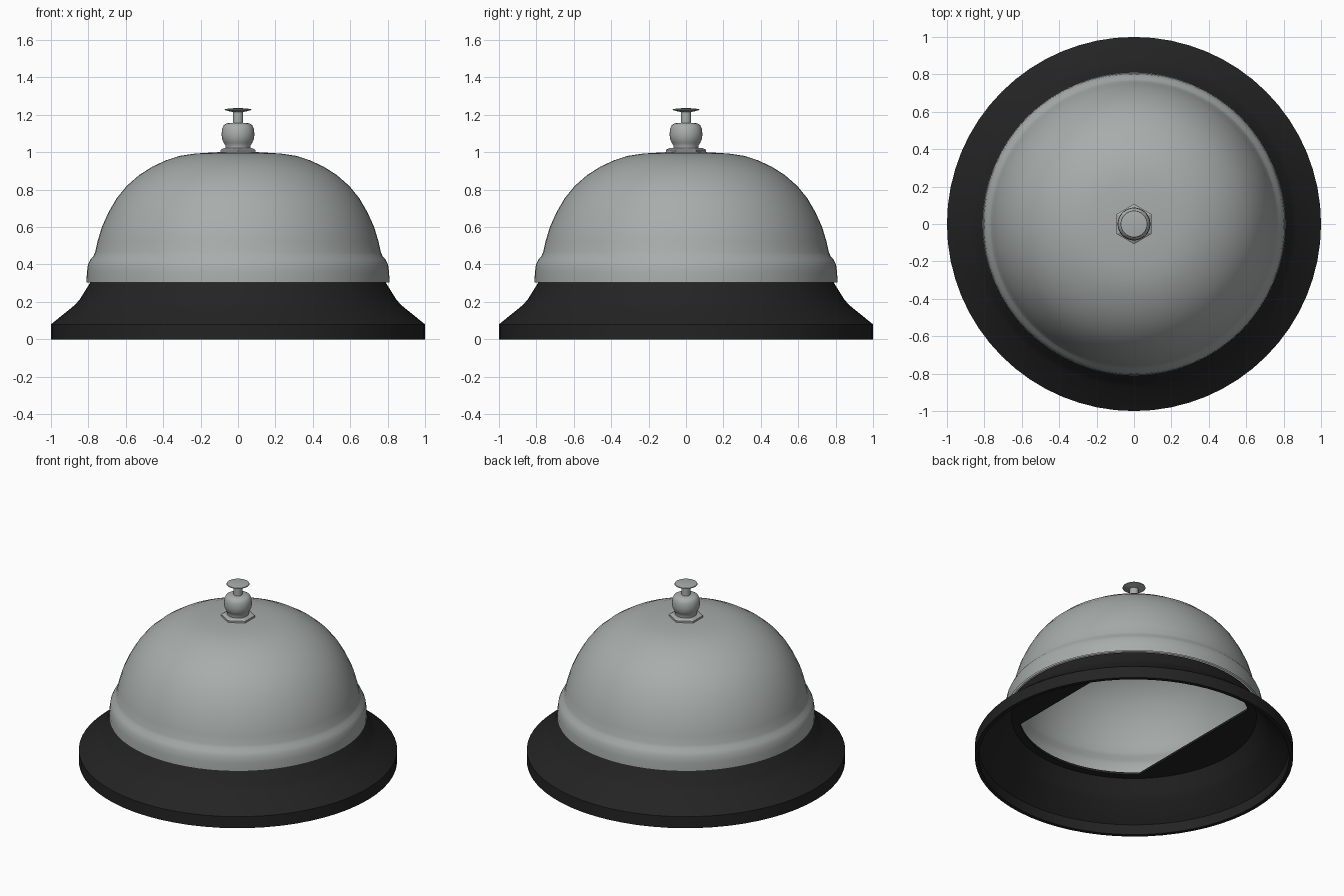
import bpy, bmesh, math

if "Cube" in bpy.data.objects:
    bpy.data.objects.remove(bpy.data.objects["Cube"])

def material(name, rgb):
    m = bpy.data.materials.new(name)
    m.diffuse_color = (*rgb, 1)
    m.use_nodes = True
    m.node_tree.nodes["Principled BSDF"].inputs["Base Color"].default_value = m.diffuse_color
    return m

METAL = material("brushed_metal", (0.39, 0.42, 0.41))
BLACK = material("black_base", (0.017, 0.017, 0.017))

def finish(name, bm, mat, angle=30):
    bmesh.ops.remove_doubles(bm, verts=bm.verts, dist=1e-5)
    bmesh.ops.recalc_face_normals(bm, faces=bm.faces)
    me = bpy.data.meshes.new(name)
    bm.to_mesh(me)
    bm.free()
    me.materials.append(mat)
    ob = bpy.data.objects.new(name, me)
    bpy.context.collection.objects.link(ob)
    bpy.ops.object.select_all(action='DESELECT')
    ob.select_set(True)
    bpy.context.view_layer.objects.active = ob
    bpy.ops.object.shade_smooth_by_angle(angle=math.radians(angle))
    return ob

def lathe(name, profile, mat, sides=64, closed=False, start=0.0, angle=30):
    """Spin an (r, z) profile about the z axis."""
    bm = bmesh.new()
    n = len(profile)
    rings = []
    for i in range(sides):
        a = start + math.tau * i / sides
        rings.append([bm.verts.new((r * math.cos(a), r * math.sin(a), z)) for r, z in profile])
    for i in range(sides):
        p, q = rings[i], rings[(i + 1) % sides]
        for k in range(n if closed else n - 1):
            l = (k + 1) % n
            bm.faces.new((p[k], q[k], q[l], p[l]))
    bmesh.ops.remove_doubles(bm, verts=bm.verts, dist=1e-5)
    bmesh.ops.dissolve_degenerate(bm, edges=bm.edges, dist=1e-5)
    return finish(name, bm, mat, angle)

# Hollow flared base with an inward top lip
lathe("base", [(1, 0), (1, .08), (.87, .185), (.845, .215), (.79, .303), (.72, .303),
               (.72, .288), (.77, .288), (.825, .205), (.85, .17), (.975, .07), (.975, 0)],
      BLACK, closed=True)

# Side shelves closing the base top, leaving a slot along y
half = math.acos(.49 / .725)
for side, name in ((0, "left_shelf"), (1, "right_shelf")):
    bm = bmesh.new()
    mid = math.pi * (1 - side)
    arc = [mid - half + 2 * half * i / 20 for i in range(21)]
    f = bm.faces.new([bm.verts.new((.725 * math.cos(a), .725 * math.sin(a), .288)) for a in arc])
    ext = bmesh.ops.extrude_face_region(bm, geom=[f], use_keep_orig=True)
    for v in ext["geom"]:
        if isinstance(v, bmesh.types.BMVert):
            v.co.z = .303
    finish(name, bm, BLACK)

# Bell shell with a rolled rim band
bell = [(.81, .305), (.808, .36), (.802, .40), (.79, .425), (.773, .445), (.764, .465),
        (.752, .52), (.728, .60), (.692, .68), (.648, .755), (.595, .82), (.53, .877),
        (.46, .922), (.385, .957), (.31, .981), (.23, .993), (.12, 1.0), (0, 1.002)]
inner = [(max(r - .012, 0), z - .012 * (z > .5)) for r, z in bell]
lathe("bell", bell + inner[::-1], METAL, angle=40)

# Hex nut under the plunger
lathe("hex_nut", [(0, .99), (.107, .99), (.107, 1.013), (.09, 1.022), (0, 1.022)],
      METAL, sides=6, start=math.pi / 2, angle=20)

# Rounded collar
lathe("collar", [(0, 1.02), (.068, 1.02), (.068, 1.038), (.076, 1.05), (.085, 1.07), (.088, 1.095),
                 (.085, 1.125), (.076, 1.145), (.06, 1.155), (0, 1.157)], METAL, sides=32, angle=45)

# Plunger stem and thin button
lathe("plunger", [(0, 1.15), (.028, 1.15), (.028, 1.215), (.05, 1.22), (.072, 1.226),
                  (.07, 1.231), (.04, 1.235), (0, 1.236)], METAL, sides=32)
